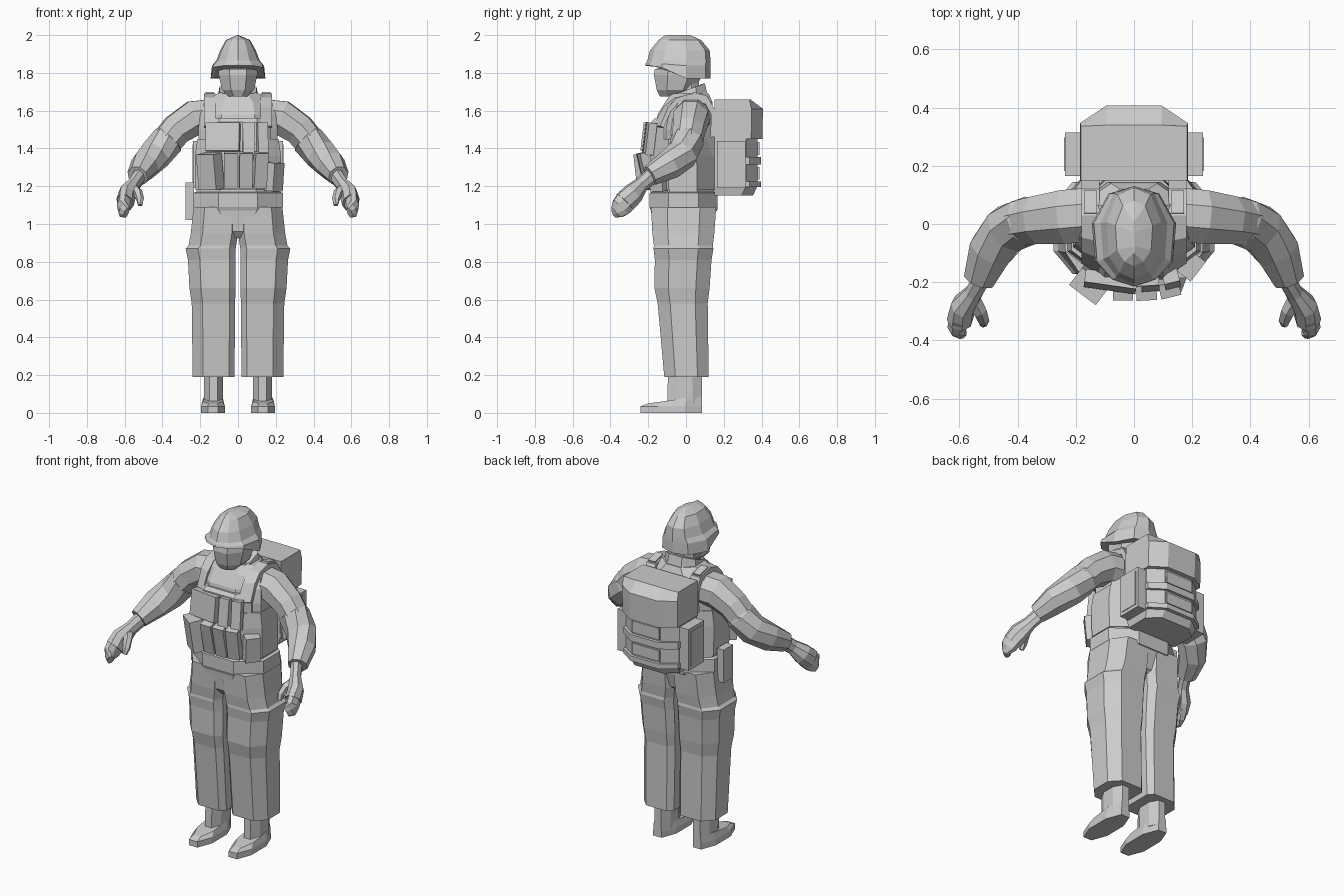
import bpy, bmesh, math
from mathutils import Vector, Matrix

grey = bpy.data.materials.new("plain grey")
grey.diffuse_color = (0.6, 0.6, 0.6, 1)


def finish(name, bm, mirror=False):
    bmesh.ops.recalc_face_normals(bm, faces=bm.faces)
    me = bpy.data.meshes.new(name)
    bm.to_mesh(me)
    bm.free()
    ob = bpy.data.objects.new(name, me)
    bpy.context.collection.objects.link(ob)
    me.materials.append(grey)
    if mirror:
        ob.modifiers.new("Mirror", 'MIRROR').use_mirror_merge = False
    return ob


def loft(name, rings, mirror=False):
    bm = bmesh.new()
    vs = [[bm.verts.new(p) for p in r] for r in rings]
    n = len(rings[0])
    for a, b in zip(vs, vs[1:]):
        for i in range(n):
            j = (i + 1) % n
            bm.faces.new((a[i], a[j], b[j], b[i]))
    bm.faces.new(vs[0])
    bm.faces.new(vs[-1])
    return finish(name, bm, mirror)


def octa(x0, x1, y0, y1, zf, zb=None, c=0.28, ci=None):
    """Chamfered rectangle, tilted from height zf in front to zb behind;
    ci is a separate chamfer for the x0 side."""
    zb = zf if zb is None else zb
    ci = c if ci is None else ci
    w, d = x1 - x0, y1 - y0
    pts = [(x0 + ci * w, y0), (x1 - c * w, y0), (x1, y0 + c * d), (x1, y1 - c * d),
           (x1 - c * w, y1), (x0 + ci * w, y1), (x0, y1 - ci * d), (x0, y0 + ci * d)]
    return [(x, y, zf + (zb - zf) * (y - y0) / d) for x, y in pts]


def body(name, levels, c=0.28):
    return loft(name, [octa(-w, w, y0, y1, *z, c=c) for w, y0, y1, *z in levels])


def tube(name, path, flat=1.0, n=8):
    """Faceted limb along points (x, y, z, radius), mirrored."""
    P = [Vector(p[:3]) for p in path]
    rings = []
    for i, p in enumerate(P):
        t = (P[min(i + 1, len(P) - 1)] - P[max(i - 1, 0)]).normalized()
        s = t.cross(Vector((0, 0, 1))).normalized()
        u = s.cross(t)
        ring = []
        for k in range(n):
            a = math.tau * (k + 0.5) / n
            ring.append(p + path[i][3] * (s * math.cos(a) * flat + u * math.sin(a)))
        rings.append(ring)
    return loft(name, rings, True)


def box(name, centre, size, rz=0, rx=0, mirror=False):
    bm = bmesh.new()
    M = (Matrix.Translation(centre) @ Matrix.Rotation(math.radians(rz), 4, 'Z')
         @ Matrix.Rotation(math.radians(rx), 4, 'X') @ Matrix.Diagonal((*size, 1)))
    bmesh.ops.create_cube(bm, size=1, matrix=M)
    return finish(name, bm, mirror)


# boots
loft("boot_shaft", [octa(.08, .18, -.10, .085, .04), octa(.08, .18, -.095, .085, .21)], True)
loft("boot_foot", [octa(.07, .195, -.24, .085, 0), octa(.07, .195, -.24, .085, .035),
                   octa(.08, .185, -.20, .085, .05, .09)], True)

# trousers with flared cargo pocket line
legs = [(.018, .24, -.115, .12, .19), (.016, .245, -.15, .115, .58), (.012, .257, -.167, .125, .66),
        (.012, .265, -.165, .135, .81), (.012, .277, -.172, .145, .87), (.01, .262, -.17, .142, .885),
        (0, .25, -.178, .15, .95), (0, .235, -.185, .16, 1.09)]
loft("trouser_leg", [octa(*l, c=.25, ci=.13) for l in legs], True)
body("trouser_hips", [(.06, -.145, .09, .925), (.15, -.175, .13, .96), (.235, -.187, .162, 1.09)])

# torso, belt and vest
body("belt", [(.225, -.185, .165, 1.07), (.237, -.193, .168, 1.09), (.237, -.193, .165, 1.165),
              (.22, -.18, .15, 1.17)])
body("jacket", [(.22, -.18, .15, 1.15), (.21, -.165, .14, 1.35), (.21, -.165, .145, 1.5),
                (.20, -.15, .145, 1.58), (.18, -.11, .14, 1.645), (.11, -.08, .12, 1.69)])
body("vest_wrap", [(.225, -.187, .155, 1.18), (.228, -.19, .152, 1.36), (.215, -.185, .15, 1.45)])
body("vest_plates", [(.175, -.188, .152, 1.36), (.17, -.182, .152, 1.54), (.165, -.165, .15, 1.56)], c=.2)

# shoulder straps wrapping over the top, their outer front edge turned back
strap = [(.15, 1.46), (.155, 1.6), (.12, 1.665), (.03, 1.69), (-.06, 1.67), (-.12, 1.62), (-.175, 1.52)]
rings = []
for y, z in strap:
    yo, zi = (y * .78 if y < 0 else y), 1.45 + (z - 1.45) * .86
    rings.append([(.118, y, z), (.18, yo, z), (.18, yo * .86, zi), (.118, y * .86, zi)])
loft("shoulder_strap", rings, True)
box("strap_pad", (.15, .075, 1.682), (.045, .08, .012), rx=-15, mirror=True)

# pouches: x, y, z, width, depth, height, turn, tilt
for name, x, y, z, w, d, h, rz, rx in [
        ("chest_pouch", -.08, -.198, 1.46, .18, .045, .15, -8, -7),
        ("upper_magazine", .055, -.20, 1.45, .062, .045, .175, 4, -7),
        ("upper_magazine_outer", .128, -.19, 1.45, .055, .045, .17, 14, -7),
        ("lower_magazine_left", -.038, -.217, 1.285, .07, .05, .19, 0, 13),
        ("lower_magazine_middle", .042, -.217, 1.285, .07, .05, .19, 3, 13),
        ("lower_magazine_right", .118, -.207, 1.285, .07, .05, .19, 14, 13),
        ("utility_pouch", -.147, -.204, 1.278, .115, .075, .19, -37, 8),
        ("radio_pouch", .192, -.142, 1.25, .085, .06, .15, 52, 5),
        ("holster", -.255, -.01, 1.12, .045, .09, .2, 0, 0)]:
    box(name, (x, y, z), (w, d, h), rz, rx)

# neck, collar and head
body("neck", [(.075, -.08, .07, 1.6), (.07, -.08, .07, 1.76)])
body("collar", [(.13, -.12, .12, 1.595, 1.67), (.105, -.085, .11, 1.655, 1.70),
                (.098, -.075, .10, 1.68, 1.745), (.08, -.06, .08, 1.68, 1.74)])
body("masked_face", [(.05, -.138, -.02, 1.675), (.085, -.155, .04, 1.71), (.102, -.17, .09, 1.79),
                     (.102, -.165, .09, 1.82), (.097, -.14, .09, 1.825), (.10, -.145, .1, 1.87)])

# helmet: low-poly rings, rim dropping behind the temples to the ears and nape
helmet = []
for rx, y0, y1, z, drop in [(.125, -.19, .115, 1.835, .06), (.145, -.215, .13, 1.838, .068),
                            (.138, -.213, .13, 1.85, .012), (.115, -.205, .13, 1.865, 0),
                            (.094, -.19, .125, 1.92, 0), (.064, -.145, .08, 1.974, 0),
                            (.004, -.11, .02, 2.0, 0)]:
    cy, ry = (y0 + y1) / 2, (y1 - y0) / 2
    ring = []
    for u, v in [(0, -1), (.52, -.86), (.92, -.5), (1, .25), (.6, .85), (0, 1),
                 (-.6, .85), (-1, .25), (-.92, -.5), (-.52, -.86)]:
        ring.append((rx * u, cy + ry * v, z - drop * max(0, min(1, (v + .6) / .75))))
    helmet.append(ring)
loft("helmet", helmet)

# arms and hands
tube("upper_sleeve", [(.12, .035, 1.57, .10), (.235, .025, 1.56, .10), (.325, .015, 1.50, .089),
                      (.385, .005, 1.43, .084)])
tube("forearm_sleeve", [(.36, .01, 1.455, .082), (.37, .008, 1.445, .089), (.435, -.018, 1.37, .087),
                        (.492, -.09, 1.312, .08), (.532, -.19, 1.255, .057)])
tube("palm", [(.52, -.18, 1.255, .045), (.55, -.235, 1.21, .042), (.585, -.28, 1.16, .06),
              (.598, -.325, 1.115, .062)], .75)
tube("fingers", [(.595, -.305, 1.135, .063), (.607, -.345, 1.09, .058), (.605, -.365, 1.07, .045),
                 (.59, -.38, 1.06, .03)], .6)
tube("thumb", [(.56, -.25, 1.19, .032), (.53, -.30, 1.165, .026), (.517, -.33, 1.13, .021),
               (.518, -.345, 1.10, .013)], n=6)


# backpack with overhanging lid and strap bands
def pack(z, y, w=.185, d=.06):
    return [(-w, .15, z), (w, .15, z), (w, y - d, z), (.095, y, z), (-.095, y, z), (-w, y - d, z)]


loft("backpack_body", [pack(1.152, .355, .165), pack(1.205, .38, .178), pack(1.46, .378, .178)])
loft("backpack_lid", [pack(1.45, .405), pack(1.61, .407), pack(1.66, .34, .183, .004)])
for z, h in ((1.195, .03), (1.315, .04)):
    loft("backpack_band", [pack(z, .397, .183), pack(z + h, .397, .183)])
for z, h in ((1.268, .065), (1.4, .07)):
    box("backpack_pocket", (0, .378, z), (.18, .02, h))
box("side_pocket", (.207, .24, 1.315), (.06, .15, .25), mirror=True)
box("side_pocket_flap", (.238, .24, 1.315), (.006, .115, .21), mirror=True)
